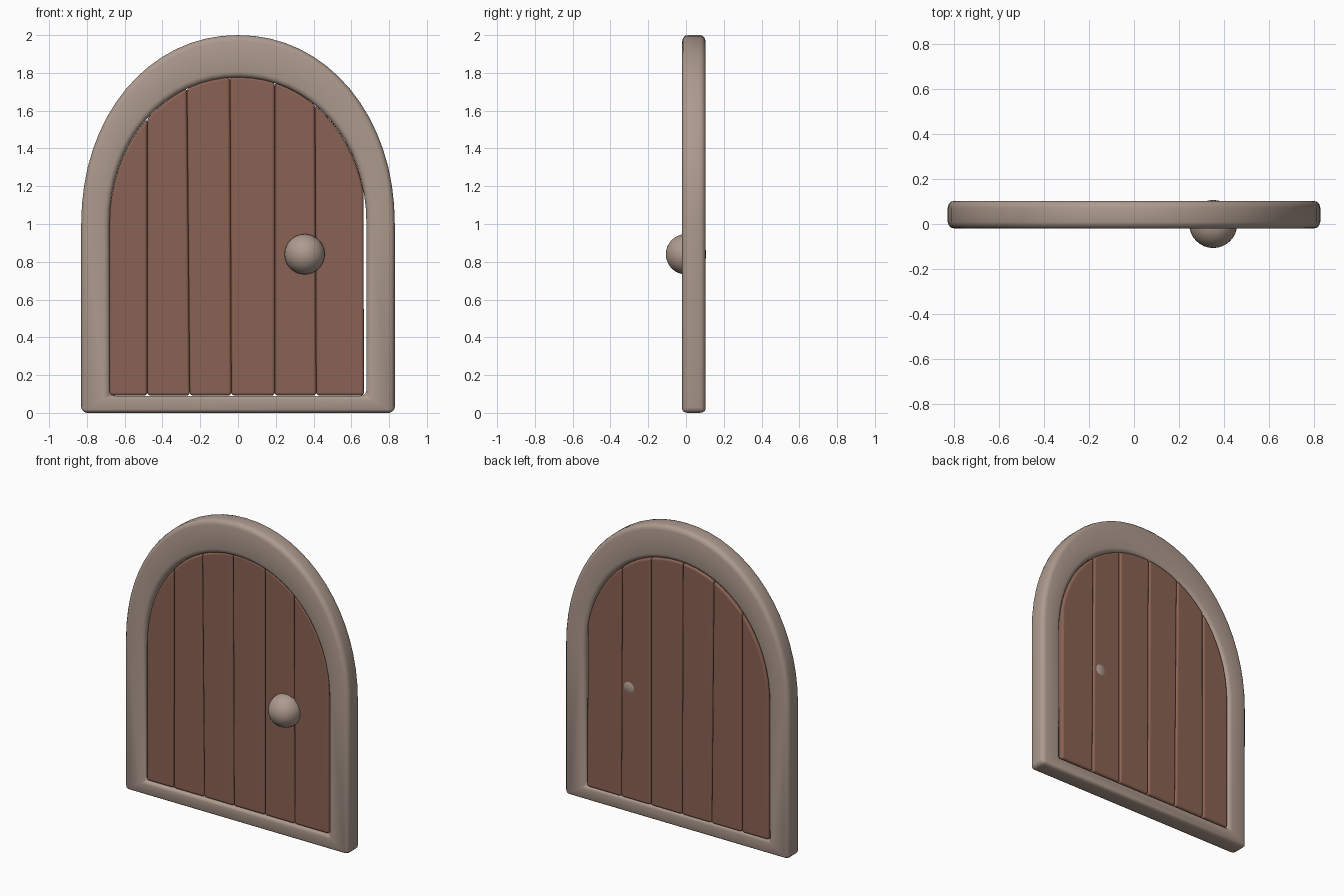
import bpy, bmesh, math

if "Cube" in bpy.data.objects:
    bpy.data.objects.remove(bpy.data.objects["Cube"])


def material(name, rgb):
    m = bpy.data.materials.new(name)
    m.diffuse_color = (*rgb, 1)
    m.use_nodes = True
    m.node_tree.nodes["Principled BSDF"].inputs["Base Color"].default_value = m.diffuse_color
    return m


stone = material("pale_stone", (0.42, 0.325, 0.27))
wood = material("brown_wood", (0.255, 0.122, 0.087))


def solid(name, verts, faces, y0, y1, mat, bevel, harden):
    """Extrude flat x-z faces from y0 to y1 and round the edges."""
    bm = bmesh.new()
    vs = [bm.verts.new((x, y0, z)) for x, z in verts]
    for f in faces:
        bm.faces.new([vs[i] for i in f])
    ext = bmesh.ops.extrude_face_region(bm, geom=bm.faces[:], use_keep_orig=True)
    for v in ext["geom"]:
        if isinstance(v, bmesh.types.BMVert):
            v.co.y = y1
    bmesh.ops.recalc_face_normals(bm, faces=bm.faces[:])
    for f in bm.faces:
        f.smooth = True
    me = bpy.data.meshes.new(name)
    bm.to_mesh(me)
    bm.free()
    me.materials.append(mat)
    ob = bpy.data.objects.new(name, me)
    bpy.context.collection.objects.link(ob)
    b = ob.modifiers.new("rounding", 'BEVEL')
    b.width, b.segments = bevel, 3
    b.limit_method, b.angle_limit = 'ANGLE', math.radians(40)
    b.use_clamp_overlap = False
    b.harden_normals = harden
    return ob


SPRING = 1.0  # height where the arch starts


def arch(a, b, z0, n=32):
    """Closed outline: floor corners, then the elliptical arch right to left."""
    pts = [(-a, z0), (a, z0)]
    for i in range(n + 1):
        t = math.pi * i / n
        c, s = math.cos(t), math.sin(t)
        pts.append((a * math.copysign(abs(c) ** 0.97, c), SPRING + b * abs(s) ** 0.97))
    return pts


# Arched frame with sill
outer = arch(0.83, 1.0, 0.0)
inner = arch(0.68, 0.775, 0.09)
n = len(outer)
ring = [(i, (i + 1) % n, n + (i + 1) % n, n + i) for i in range(n)]
solid("arched_frame", outer + inner, ring, -0.02, 0.103, stone, 0.03, False)

# Six planks, cut to the arch; seams given as (bottom x, top x)
A, B = 0.68, 0.78
seams = [(-0.68, -0.68), (-0.48, -0.48), (-0.255, -0.27), (-0.035, -0.042),
         (0.195, 0.195), (0.415, 0.408), (0.667, 0.664)]
for k in range(6):
    (lb, lt), (rb, rt) = seams[k], seams[k + 1]
    ta, tb = math.acos(rt / A), math.acos(max(-1, lt / A))
    steps = 8
    top = []
    for i in range(steps + 1):
        t = ta + (tb - ta) * i / steps
        top.append((A * math.cos(t), SPRING + B * abs(math.sin(t)) ** 0.97))
    pts = [(lb, 0.092), (rb, 0.092)] + top
    solid(f"plank_{k + 1}", pts, [range(len(pts))], 0.0, 0.1, wood, 0.016, True)

# Round knob, passing through the door
bpy.ops.mesh.primitive_uv_sphere_add(segments=32, ring_count=16, radius=0.107,
                                     location=(0.353, 0, 0.84), rotation=(math.pi / 2, 0, 0))
knob = bpy.context.object
knob.name = "knob"
knob.data.materials.append(stone)
bpy.ops.object.shade_smooth()
